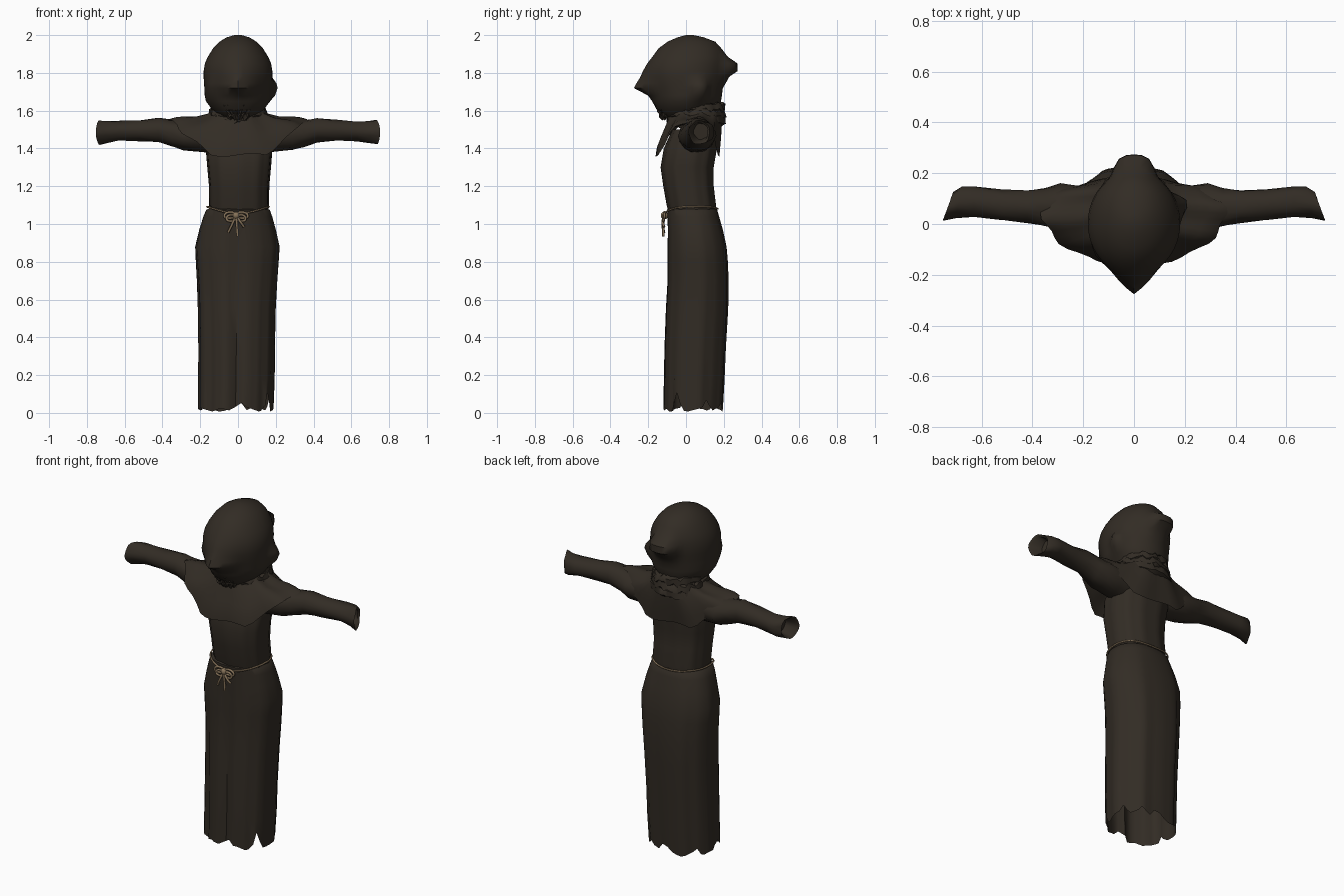
import bpy, math, random
from mathutils import Vector

random.seed(4)
SIDES = 48
FRONT, BACK = -math.pi / 2, math.pi / 2
if "Cube" in bpy.data.objects:
    bpy.data.objects.remove(bpy.data.objects["Cube"], do_unlink=True)


def make_material(name, colour):
    mat = bpy.data.materials.new(name)
    mat.use_nodes = True
    mat.diffuse_color = (*colour, 1)
    shader = mat.node_tree.nodes["Principled BSDF"]
    shader.inputs["Base Color"].default_value = (*colour, 1)
    shader.inputs["Roughness"].default_value = 0.9
    return mat


cloth = make_material("dark brown cloth", (0.032, 0.025, 0.018))
rope = make_material("tan rope", (0.24, 0.17, 0.1))


def finish(obj, mat):
    obj.data.materials.append(mat)
    bpy.ops.object.select_all(action="DESELECT")
    obj.select_set(True)
    bpy.context.view_layer.objects.active = obj
    bpy.ops.object.shade_smooth_by_angle(angle=math.radians(50))


def loft(name, rings, caps=(False, False)):
    """Skin a list of closed point rings with quads."""
    n = len(rings[0])
    verts = [p for loop in rings for p in loop]
    faces = []
    for r in range(len(rings) - 1):
        for i in range(n):
            j = (i + 1) % n
            faces.append((r * n + i, r * n + j, (r + 1) * n + j, (r + 1) * n + i))
    if caps[0]:
        faces.append(tuple(reversed(range(n))))
    if caps[1]:
        faces.append(tuple(range(len(verts) - n, len(verts))))
    mesh = bpy.data.meshes.new(name)
    mesh.from_pydata(verts, [], faces)
    obj = bpy.data.objects.new(name, mesh)
    bpy.context.collection.objects.link(obj)
    finish(obj, cloth)


def signed_pow(v, e):
    return math.copysign(abs(v) ** e, v)


def ring(z, half, front, back, square=1.0, shift=0.0, change=None):
    """Horizontal ring; change(angle) gives (scale, y offset, z offset)."""
    points = []
    for i in range(SIDES):
        a = math.tau * i / SIDES
        scale, dy, dz = change(a) if change else (1, 0, 0)
        x = half * signed_pow(math.cos(a), square) * scale
        y = (front + back) / 2 + (back - front) / 2 * signed_pow(math.sin(a), square) * scale
        points.append(Vector((x + shift, y + dy, z + dz)))
    return points


def bump(a, centre, width, power=2):
    return math.exp(-abs(math.remainder(a - centre, math.tau) / width) ** power)


# Skirt with broad folds, a front seam and a torn hem
tears = [(random.uniform(0, math.tau), random.uniform(0.03, 0.1)) for _ in range(7)]


def skirt_change(depth, torn=False):
    def change(a):
        fold = 0.6 * math.sin(7 * a + 0.6) + 0.4 * math.sin(13 * a)
        groove = bump(a, FRONT, 0.12) + 0.7 * bump(a, FRONT + 0.75, 0.1) + 0.7 * bump(a, FRONT - 0.75, 0.1)
        lift = 0.008 * math.sin(9 * a) + sum(h * bump(a, c, 0.12) for c, h in tears) if torn else 0
        return 1 + depth * (0.045 * fold - 0.17 * groove), 0, lift
    return change


skirt_profile = [
    (1.09, 0.14, -0.08, 0.145, 0), (1.075, 0.168, -0.1, 0.165, 0),
    (1.04, 0.182, -0.1, 0.175, 0.15), (0.97, 0.202, -0.098, 0.195, 0.3),
    (0.88, 0.222, -0.1, 0.215, 0.4), (0.8, 0.217, -0.1, 0.222, 0.5),
    (0.7, 0.21, -0.1, 0.226, 0.6), (0.55, 0.202, -0.108, 0.224, 0.8),
    (0.35, 0.198, -0.115, 0.212, 0.9), (0.18, 0.197, -0.118, 0.205, 1)]
skirt = [ring(z, w, f, b, 0.85, -0.01 * d, skirt_change(d)) for z, w, f, b, d in skirt_profile]
skirt.append(ring(0.015, 0.194, -0.12, 0.197, 0.85, -0.014, skirt_change(1.1, True)))
loft("skirt", skirt)

# Torso with shallow vertical pleats
torso_profile = [
    (1.04, 0.15, -0.085, 0.155), (1.1, 0.157, -0.1, 0.16), (1.2, 0.158, -0.118, 0.148),
    (1.3, 0.167, -0.132, 0.148), (1.4, 0.175, -0.115, 0.165), (1.5, 0.15, -0.07, 0.165)]
loft("torso", [ring(z, w, f, b, 0.85, 0.006, lambda a: (1 + 0.018 * math.sin(11 * a), 0, 0))
               for z, w, f, b in torso_profile])


# Shoulder cape: level hem on chest and back, lifted over the arms
def cape_change(rise, wave):
    def change(a):
        side = max(0, abs(math.cos(a)) - 0.4) / 0.6
        scale = 1 + wave * math.sin(10 * a + 1)
        return scale, 0.2 * rise * math.cos(a) ** 2, rise * side + 0.3 * wave * math.sin(8 * a)
    return change


cape_profile = [
    (1.62, 0.12, -0.05, 0.17, 0, 0.02), (1.58, 0.155, -0.08, 0.19, 0, 0.02),
    (1.53, 0.215, -0.105, 0.19, 0.035, 0.02), (1.46, 0.285, -0.135, 0.185, 0.105, 0.025),
    (1.41, 0.33, -0.155, 0.18, 0.15, 0.025), (1.365, 0.36, -0.162, 0.175, 0.185, 0.03)]
loft("shoulder_cape", [ring(z, w, f, b, 0.95, 0, cape_change(rise, wave))
                       for z, w, f, b, rise, wave in cape_profile])

# Sleeves: x, centre y, centre z, half depth, half height
sleeve_profile = [
    (0.1, 0.05, 1.46, 0.09, 0.09), (0.2, 0.057, 1.463, 0.095, 0.08), (0.29, 0.065, 1.468, 0.092, 0.076),
    (0.35, 0.065, 1.48, 0.074, 0.07), (0.42, 0.07, 1.497, 0.064, 0.064),
    (0.52, 0.075, 1.495, 0.06, 0.055), (0.63, 0.088, 1.492, 0.06, 0.052),
    (0.69, 0.088, 1.487, 0.062, 0.058), (0.732, 0.07, 1.485, 0.056, 0.064),
    (0.722, 0.07, 1.485, 0.046, 0.052), (0.67, 0.08, 1.49, 0.04, 0.042)]
for side, label in ((1, "left"), (-1, "right")):
    rings = []
    for x, cy, cz, ry, rz in sleeve_profile:
        loop = []
        for i in range(20):
            a = math.tau * i / 20
            r = 1 + 0.05 * math.sin(5 * a + x * 25)
            slant = 0.02 * math.cos(a) * max(0, x - 0.63) / 0.1
            loop.append(Vector((side * (x - slant), cy + ry * r * math.cos(side * a),
                                cz + rz * r * math.sin(side * a))))
        rings.append(loop)
    loft(label + "_sleeve", rings, (False, True))


# Hood: pointed brow at the front, blunt lump behind, loose fold on the left
def hood_change(beak, lump, fold):
    def change(a):
        tent = max(0, 1 - abs(math.remainder(a - FRONT, math.tau)) / 0.8) ** 1.6
        scale = 1 + beak * tent + lump * bump(a, BACK, 0.42, 4)
        scale += fold * (bump(a, 0.35, 0.22) + 0.3 * bump(a, math.pi + 0.7, 0.25))
        return scale, 0, 0
    return change


hood_profile = [
    (1.545, 0.05, -0.08, 0.08, 0, 0, 0), (1.57, 0.1, -0.115, 0.13, 0, 0, 0),
    (1.61, 0.14, -0.155, 0.17, 0.02, 0, 0), (1.65, 0.17, -0.165, 0.185, 0.08, 0, 0.02),
    (1.68, 0.176, -0.172, 0.19, 0.16, 0, 0.18), (1.72, 0.178, -0.185, 0.195, 0.48, 0, 0.26),
    (1.745, 0.18, -0.195, 0.2, 0.34, 0.05, 0.2), (1.78, 0.182, -0.2, 0.205, 0.2, 0.12, 0.02),
    (1.81, 0.182, -0.203, 0.21, 0.12, 0.31, 0), (1.85, 0.175, -0.193, 0.21, 0.06, 0.31, 0),
    (1.885, 0.16, -0.178, 0.208, 0, 0.07, 0), (1.93, 0.132, -0.145, 0.187, 0, 0, 0),
    (1.965, 0.098, -0.098, 0.155, 0, 0, 0), (1.988, 0.06, -0.045, 0.095, 0, 0, 0),
    (2.0, 0.02, 0, 0.04, 0, 0, 0)]
loft("hood", [ring(z, w, f, b, 1, 0, hood_change(beak, lump, fold))
              for z, w, f, b, beak, lump, fold in hood_profile], (True, True))


# Crumpled scarf rolls around the neck
def crumple(a):
    return 1 + random.uniform(-0.04, 0.04), 0, random.uniform(-0.012, 0.012)


for k in range(3):
    z, grow = 1.62 - 0.035 * k, 0.012 * k
    loft("scarf_roll_" + str(k + 1), [
        ring(z + dz, 0.125 + grow + out, -0.08 - out, 0.19 + out, 1, 0, crumple)
        for dz, out in ((0.03, -0.03), (0.015, 0.015), (-0.015, 0.02), (-0.035, -0.01))])

# Short gathered strips under the front of the hood
for k in range(3):
    z, w = 1.635 - 0.03 * k, 0.085 - 0.012 * k
    loft("chin_fold_" + str(k + 1), [
        ring(z + dz, w * s, -0.11 - 0.055 * s + 0.012 * k, -0.07, 1, 0, crumple)
        for dz, s in ((0.02, 0.6), (0, 1), (-0.02, 0.7))])


# Rope belt, knot, bows and hanging ends
def cord(name, points, radius, closed=False):
    curve = bpy.data.curves.new(name, "CURVE")
    curve.dimensions = "3D"
    curve.bevel_depth = radius
    curve.bevel_resolution = 1
    curve.resolution_u = 4
    curve.use_fill_caps = True
    spline = curve.splines.new("BEZIER")
    spline.bezier_points.add(len(points) - 1)
    for bp, p in zip(spline.bezier_points, points):
        bp.co = p
        bp.handle_left_type = bp.handle_right_type = "AUTO"
    spline.use_cyclic_u = closed
    curve.materials.append(rope)
    bpy.context.collection.objects.link(bpy.data.objects.new(name, curve))


def belt_sag(a):
    return 1, 0, -0.035 * bump(a, FRONT, 0.8) - 0.012 * bump(a, BACK, 0.6)


cord("rope_belt", ring(1.092, 0.164, -0.112, 0.168, 0.85, 0, belt_sag), 0.005, True)
knot = Vector((-0.01, -0.114, 1.045))
for side, label in ((1, "left"), (-1, "right")):
    for k in range(2):
        cord(label + "_bow_" + str(k + 1), [knot + Vector((side * x, -0.004 * k, z - 0.016 * k)) for x, z in (
            (0, 0), (0.035, 0.018), (0.062 - 0.012 * k, -0.004), (0.03, -0.014))], 0.007, True)
    cord(label + "_rope_end", [knot + Vector((side * x, y, z * (1 - 0.2 * side))) for x, y, z in (
        (0, 0, 0), (0.022, -0.01, -0.04), (0.042, -0.002, -0.075))], 0.007)
cord("middle_rope_end", [knot + Vector((0.004 * k, -0.006, -0.055 * k)) for k in range(3)], 0.007)
bpy.ops.mesh.primitive_uv_sphere_add(segments=10, ring_count=6, radius=0.02, location=knot)
bpy.context.object.name = "rope_knot"
finish(bpy.context.object, rope)
